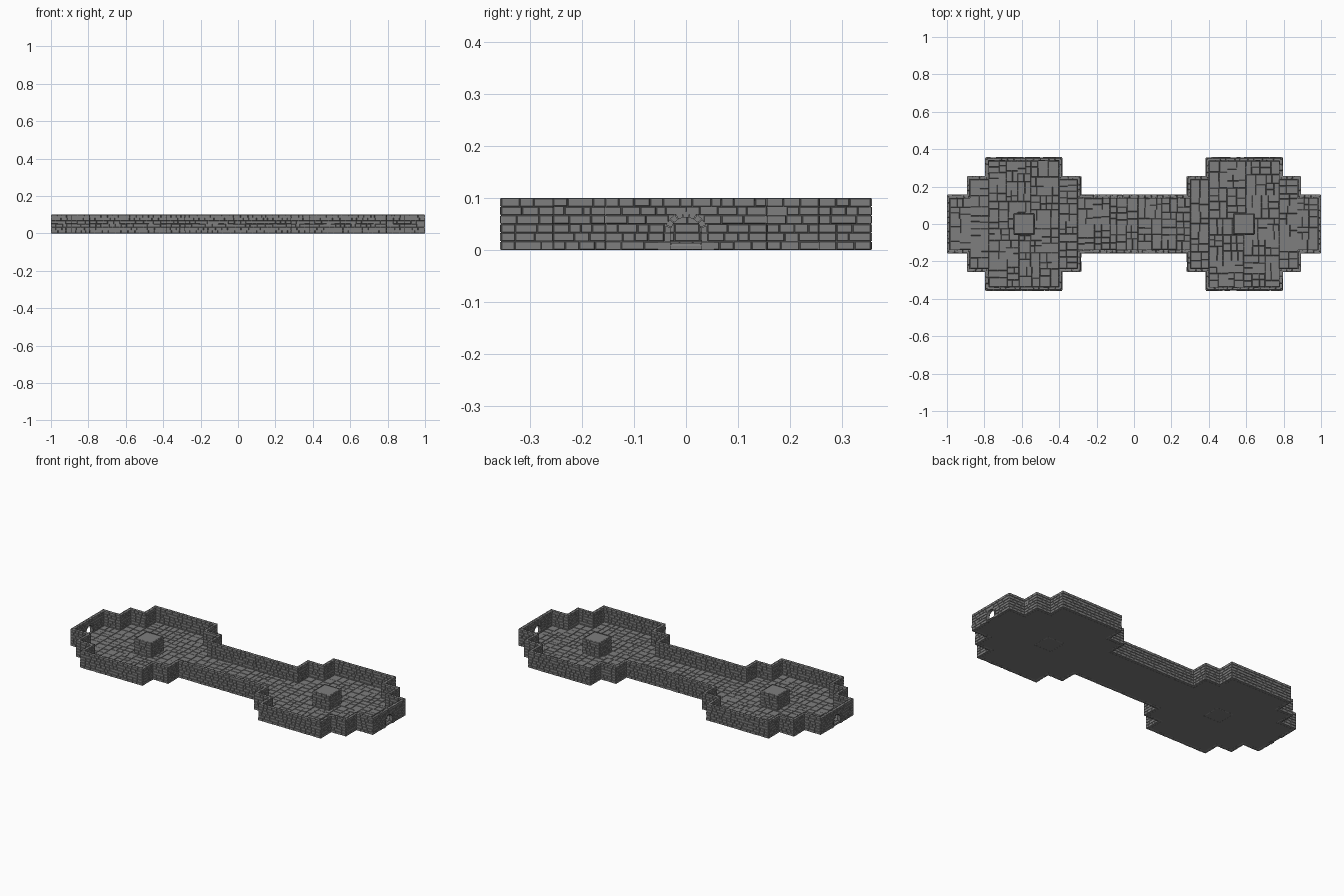
import bpy, bmesh, math, random
from mathutils import Vector

random.seed(4)
cube = bpy.data.objects.get("Cube")
if cube:
    bpy.data.objects.remove(cube)

HEIGHT, THICK, RELIEF, ROWS = 0.1, 0.02, 0.004, 6
ARCH_Z, ARCH_IN, ARCH_OUT = 0.033, 0.03, 0.042

STONE = bpy.data.materials.new("grey stone")
STONE.use_nodes = True
STONE.diffuse_color = (0.21, 0.21, 0.21, 1)
STONE.node_tree.nodes["Principled BSDF"].inputs["Base Color"].default_value = STONE.diffuse_color


def finish(bm, name):
    bmesh.ops.recalc_face_normals(bm, faces=bm.faces)
    mesh = bpy.data.meshes.new(name)
    bm.to_mesh(mesh)
    bm.free()
    mesh.materials.append(STONE)
    obj = bpy.data.objects.new(name, mesh)
    bpy.context.collection.objects.link(obj)
    return obj


def block(bm, low, high):
    """Closed solid between two matching rings of points."""
    a = [bm.verts.new(p) for p in low]
    b = [bm.verts.new(p) for p in high]
    bm.faces.new(a[::-1])
    bm.faces.new(b)
    for i in range(len(a)):
        j = (i + 1) % len(a)
        bm.faces.new((a[i], a[j], b[j], b[i]))


def ring(x0, x1, y0, y1, z):
    return [(x0, y0, z), (x1, y0, z), (x1, y1, z), (x0, y1, z)]


def box(bm, x0, x1, y0, y1, z0, z1, taper=0.0):
    t = taper
    block(bm, ring(x0, x1, y0, y1, z0), ring(x0 + t, x1 - t, y0 + t, y1 - t, z1))


def edges(loop):
    """Start, end and outward normal of every edge of a counter-clockwise loop."""
    out = []
    for i, p in enumerate(loop):
        q = loop[(i + 1) % len(loop)]
        t = (q - p).normalized()
        out.append((p, q, Vector((t.y, -t.x))))
    return out


def inset(loop, d):
    e = edges(loop)
    return [p - d * (e[i - 1][2] + e[i][2]) for i, p in enumerate(loop)]


def lengths(total, size):
    """Uneven joint positions along a run."""
    n = max(1, round(total / size))
    step = total / n
    return [0] + [step * (i + random.uniform(-0.25, 0.25)) for i in range(1, n)] + [total]


def courses(bm, loop):
    """Staggered brick rows on the outward side of each loop edge."""
    row_h = HEIGHT / ROWS
    for p, q, n in edges(loop):
        t = (q - p).normalized()
        total = (q - p).length
        is_end = abs(p.x - q.x) < 1e-6 and abs(p.x) > 0.95
        for row in range(ROWS):
            z0, z1 = row * row_h, (row + 1) * row_h
            mid = (z0 + z1) / 2
            spans = [(-0.002, total + 0.002)]
            if is_end and mid < ARCH_Z + ARCH_OUT:
                rise = max(0, mid - ARCH_Z)
                half = math.sqrt(ARCH_OUT ** 2 - rise ** 2)
                spans = [(-0.002, total / 2 - half), (total / 2 + half, total + 0.002)]
            for s0, s1 in spans:
                cuts = lengths(s1 - s0, random.uniform(0.026, 0.036))
                for a, b in zip(cuts, cuts[1:]):
                    a, b = s0 + a + 0.0002, s0 + b - 0.0002
                    c = random.uniform(0.001, 0.0018)
                    depth = random.choice((0.7, 0.85, 1)) * RELIEF

                    def face(off, c):
                        pts = ((a + c, z0 + c), (b - c, z0 + c), (b - c, z1 - c), (a + c, z1 - c))
                        return [(*(p + t * s + n * off), z) for s, z in pts]
                    block(bm, face(-0.001, 0), face(depth, c))


# Stepped outline: x of each step with the half depth beyond it
steps = [(1.0, 0.157), (0.893, 0.257), (0.796, 0.357), (0.381, 0.257), (0.282, 0.157)]
quarter = []
for i, (x, h) in enumerate(steps):
    if i:
        quarter.append(Vector((x, steps[i - 1][1])))
    quarter.append(Vector((x, h)))
back = quarter + [Vector((-p.x, p.y)) for p in reversed(quarter)]
outline = back + [Vector((p.x, -p.y)) for p in reversed(back)]

# Wall core with arched doorways at both ends
bm = bmesh.new()
outer, inner = inset(outline, RELIEF), inset(outline, THICK - RELIEF)
levels = [[bm.verts.new((p.x, p.y, z)) for p in loop]
          for loop, z in ((outer, 0.0005), (outer, 0.094), (inner, 0.094), (inner, 0.0005))]
for k in range(4):
    a, b = levels[k], levels[(k + 1) % 4]
    for i in range(len(a)):
        j = (i + 1) % len(a)
        bm.faces.new((a[i], a[j], b[j], b[i]))
core = finish(bm, "wall_core")

bm = bmesh.new()
arc = [(ARCH_IN * math.cos(math.pi * i / 12), ARCH_Z + ARCH_IN * math.sin(math.pi * i / 12))
       for i in range(13)]
profile = [(ARCH_IN, -0.05)] + arc + [(-ARCH_IN, -0.05)]
block(bm, [(-1.2, y, z) for y, z in profile], [(1.2, y, z) for y, z in profile])
cutter = finish(bm, "doorway_cutter")
cutter.hide_render = True
mod = core.modifiers.new("doorways", "BOOLEAN")
mod.operation, mod.solver, mod.object = "DIFFERENCE", "EXACT", cutter
bpy.context.view_layer.update()
graph = bpy.context.evaluated_depsgraph_get()
core_mesh = bpy.data.meshes.new_from_object(core.evaluated_get(graph))
core.modifiers.clear()
core.data = core_mesh
bpy.data.objects.remove(cutter)

# Brick faces, outside and inside
bm = bmesh.new()
courses(bm, outer)
courses(bm, inner[::-1])
finish(bm, "wall_bricks")

# Coping stones along the wall tops
bm = bmesh.new()
for p, q, n in edges(inset(outline, THICK / 2)):
    t = (q - p).normalized()
    cuts = lengths((q - p).length, 0.035)
    for a, b in zip(cuts, cuts[1:]):
        def strip(z, c):
            return [(*(p + t * s + n * w), z) for s, w in
                    ((a + c, c - 0.006), (b - c, c - 0.006), (b - c, 0.006 - c), (a + c, 0.006 - c))]
        block(bm, strip(0.093, 0), strip(HEIGHT - random.uniform(0, 0.001), 0.0018))
finish(bm, "wall_coping")

# Doorway arch stones and jambs
bm = bmesh.new()
COUNT = 9
for side in (-1, 1):
    x0, x1 = side * (1 - THICK), side
    for i in range(COUNT):
        a0 = math.pi * (i + 0.06) / COUNT
        a1 = math.pi * (i + 0.94) / COUNT
        pts = [(r * math.cos(a), ARCH_Z + r * math.sin(a)) for r, a in
               ((ARCH_IN, a0), (ARCH_OUT - 0.001, a0), (ARCH_OUT - 0.001, a1), (ARCH_IN, a1))]
        block(bm, [(x0, y, z) for y, z in pts], [(x1, y, z) for y, z in pts])
    for s in (-1, 1):
        for z0, z1, wide in ((0, 0.015, 0.054), (0.0165, 0.032, 0.041)):
            ya, yb = sorted((s * ARCH_IN, s * wide))
            box(bm, min(x0, x1), max(x0, x1), ya, yb, z0, z1)
finish(bm, "doorway_stones")

# Floor bed
bm = bmesh.new()
bed = inset(outline, 0.004)
block(bm, [(*p, 0.0015) for p in bed], [(*p, 0.008) for p in bed])
finish(bm, "floor_bed")


# Flagstones from random subdivision of each floor band
def flags(bm, x0, x1, y0, y1):
    w, h = x1 - x0, y1 - y0
    if max(w, h) > 0.06:
        cut = random.uniform(0.38, 0.62)
        if w > h:
            flags(bm, x0, x0 + w * cut, y0, y1)
            flags(bm, x0 + w * cut, x1, y0, y1)
        else:
            flags(bm, x0, x1, y0, y0 + h * cut)
            flags(bm, x0, x1, y0 + h * cut, y1)
        return
    g = 0.0002
    box(bm, x0 + g, x1 - g, y0 + g, y1 - g, 0.0075, random.uniform(0.0118, 0.0138),
        random.uniform(0.0012, 0.002))


bm = bmesh.new()
bands = [(0.873, 0.98, 0.137), (0.776, 0.873, 0.237), (0.401, 0.776, 0.337), (0.302, 0.401, 0.237)]
for x0, x1, h in bands:
    flags(bm, x0, x1, -h, h)
    flags(bm, -x1, -x0, -h, h)
flags(bm, -0.302, 0.302, -0.137, 0.137)
for side in (-1, 1):
    xa, xb = sorted((side * 0.98, side * 0.998))
    flags(bm, xa, xb, -ARCH_IN, ARCH_IN)
finish(bm, "flagstones")

# Square brick pillar in the middle of each room
for side, label in ((-1, "right"), (1, "left")):
    cx, half = side * 0.588, 0.054
    bm = bmesh.new()
    box(bm, cx - half, cx + half, -half, half, 0.0005, 0.094)
    finish(bm, label + "_pillar_core")
    bm = bmesh.new()
    square = [Vector((cx + sx * half, sy * half)) for sx, sy in ((-1, -1), (1, -1), (1, 1), (-1, 1))]
    courses(bm, square)
    finish(bm, label + "_pillar_bricks")
    bm = bmesh.new()
    box(bm, cx - half, cx + half, -half, half, 0.092, 0.099, 0.004)
    finish(bm, label + "_pillar_cap")
